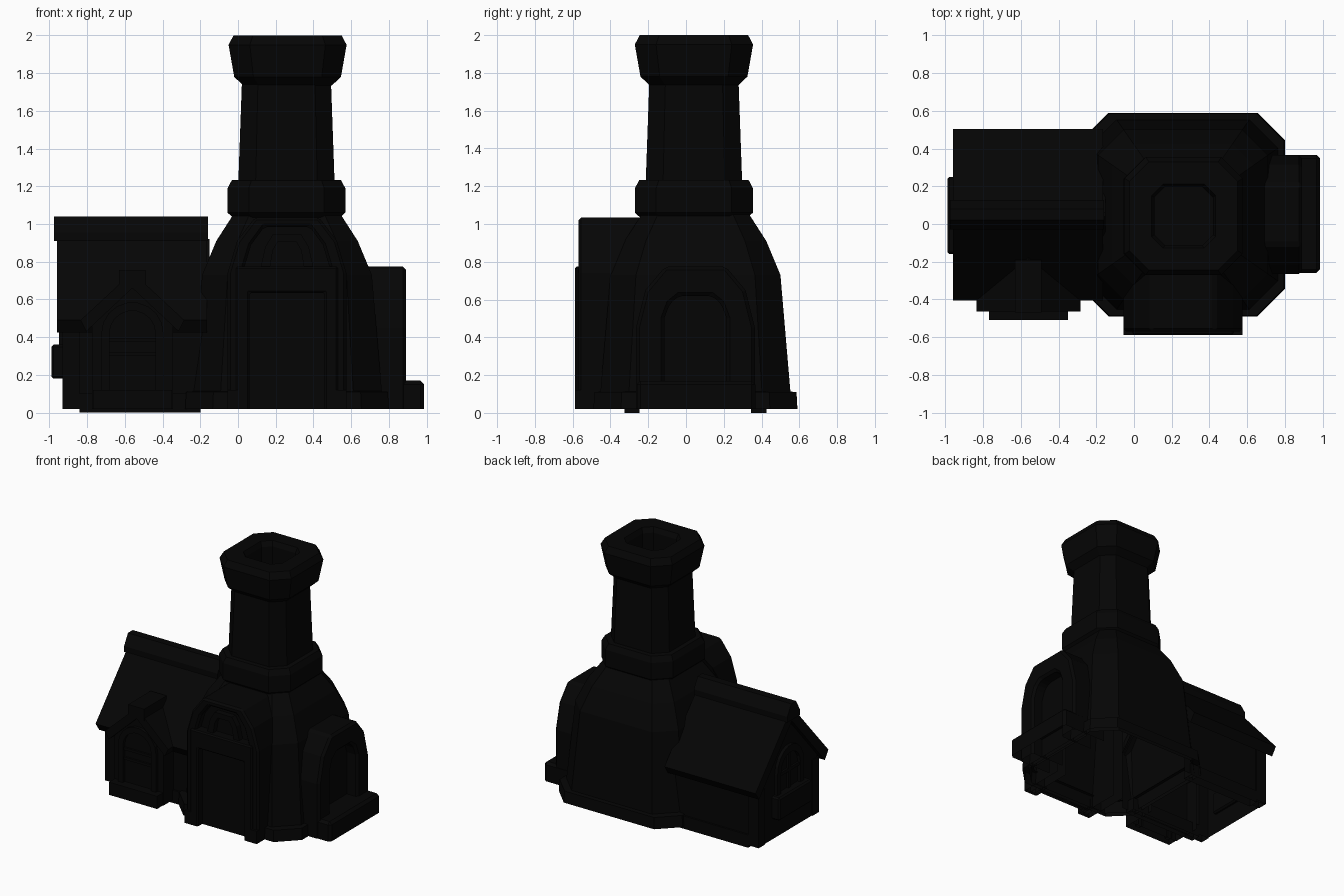
import bpy, bmesh, math

if "Cube" in bpy.data.objects:
    bpy.data.objects.remove(bpy.data.objects["Cube"])

dark = bpy.data.materials.new("soot")
dark.diffuse_color = (0.0015, 0.0015, 0.0015, 1)
dark.use_nodes = True
dark.node_tree.nodes["Principled BSDF"].inputs["Base Color"].default_value = dark.diffuse_color
CX, CY = 0.26, 0.05          # axis of the kiln
HX = -0.56                   # middle of the porch


def finish(bm, name, bevel=0):
    """Turn a bmesh into an object; undersides on the ground stay open."""
    bmesh.ops.recalc_face_normals(bm, faces=bm.faces)
    low = [f for f in bm.faces if all(v.co.z < 0.05 for v in f.verts)]
    bmesh.ops.delete(bm, geom=low, context='FACES_ONLY')
    me = bpy.data.meshes.new(name)
    bm.to_mesh(me)
    bm.free()
    me.materials.append(dark)
    ob = bpy.data.objects.new(name, me)
    bpy.context.collection.objects.link(ob)
    if bevel:
        m = ob.modifiers.new("bevel", 'BEVEL')
        m.width, m.segments, m.limit_method = bevel, 1, 'ANGLE'
    return ob


def loft(name, rings, ratio, cx=CX, cy=CY, top=False):
    """Chamfered-square rings of (half width, height) skinned together."""
    bm = bmesh.new()
    loops = []
    for h, z in rings:
        c = h * (1 - ratio)
        pts = [(h, -c), (h, c), (c, h), (-c, h), (-h, c), (-h, -c), (-c, -h), (c, -h)]
        loops.append([bm.verts.new((cx + x, cy + y, z)) for x, y in pts])
    for a, b in zip(loops, loops[1:]):
        for i in range(8):
            j = (i + 1) % 8
            bm.faces.new((a[i], a[j], b[j], b[i]))
    if top:
        bm.faces.new(loops[-1])
    return finish(bm, name)


def prism(name, pts, axis, a, b, bevel=0, back=True):
    """Extrude a (side, z) outline along x or y from a (front) to b (back)."""
    bm = bmesh.new()
    put = (lambda s, z, d: (d, s, z)) if axis == 'x' else (lambda s, z, d: (s, d, z))
    A = [bm.verts.new(put(s, z, a)) for s, z in pts]
    B = [bm.verts.new(put(s, z, b)) for s, z in pts]
    bm.faces.new(A)
    if back:
        bm.faces.new(B)
    for i in range(len(pts)):
        j = (i + 1) % len(pts)
        bm.faces.new((A[i], A[j], B[j], B[i]))
    return finish(bm, name, bevel)


def box(name, x0, x1, y0, y1, z0, z1, bevel=0):
    return prism(name, [(x0, z0), (x1, z0), (x1, z1), (x0, z1)], 'y', y0, y1, bevel)


def sym(c, half):
    """Mirror a right-hand outline (offset, z) about centre c."""
    return [(c + s, z) for s, z in half] + [(c - s, z) for s, z in reversed(half)]


def round_arch(half, z0, spring, top, n=4):
    """Right-hand half outline of a rounded arch."""
    arc = [(half * math.cos(t), spring + (top - spring) * math.sin(t))
           for t in (i * math.pi / 2 / (n + 0.5) for i in range(n + 1))]
    return [(half, z0)] + arc


def frame(name, c, outer, inner, axis, a, b, bevel=0):
    """Arch-shaped surround, open at the bottom and the hidden back."""
    return prism(name, sym(c, outer) + sym(c, inner)[::-1], axis, a, b, bevel, back=False)


# Kiln body and chimney
loft("plinth", [(0.54, 0.02), (0.535, 0.11), (0.48, 0.115)], 0.27)
loft("kiln_body", [(0.51, 0.02), (0.503, 0.11), (0.45, 0.73), (0.375, 0.91), (0.285, 1.05)], 0.3)
SX, SY = 0.257, 0.042        # chimney axis
loft("chimney_collar", [(0.27, 1.02), (0.312, 1.06), (0.312, 1.19), (0.29, 1.232), (0.24, 1.235)],
     0.36, SX, SY)
loft("chimney_shaft", [(0.256, 1.2), (0.236, 1.76)], 0.36, SX, SY)
loft("chimney_cap", [(0.235, 1.735), (0.283, 1.78), (0.313, 1.95), (0.287, 2.0),
                     (0.17, 2.0), (0.155, 1.96), (0.155, 1.75)], 0.36, SX + 0.006, SY, top=True)

# Front bay: arched surround, portal, recessed door and fanlight
bay = [(0.315, 0.02), (0.315, 0.74), (0.265, 0.91), (0.17, 1.035)]
bay_in = [(0.235, 0.02), (0.235, 0.74), (0.19, 0.89), (0.12, 0.985)]
frame("front_bay", CX, bay, bay_in, 'y', -0.57, -0.2, 0.015)
prism("front_bay_panel", sym(CX, bay_in), 'y', -0.51, -0.3, back=False)
frame("door_portal", CX, [(0.27, 0.02), (0.27, 0.775)], [(0.2, 0.02), (0.2, 0.635)], 'y', -0.588, -0.5, 0.01)
for s in (-1, 1):
    x = CX + s * 0.265
    box("portal_foot", x - 0.05, x + 0.05, -0.588, -0.45, 0.02, 0.12)
box("door", CX - 0.2, CX + 0.2, -0.53, -0.5, 0.02, 0.64)
frame("fanlight_frame", CX, [(0.14, 0.77), (0.115, 0.88), (0.075, 0.945)],
      [(0.09, 0.77), (0.075, 0.86), (0.05, 0.905)], 'y', -0.555, -0.5)

# Right bay: furnace mouth with hearth step
mouth = [(0.315, 0.02), (0.315, 0.45), (0.265, 0.65), (0.16, 0.775)]
mouth_in = [(0.165, 0.02), (0.165, 0.5), (0.135, 0.58), (0.085, 0.62)]
frame("furnace_bay", CY, mouth, mouth_in, 'x', 0.892, 0.6, 0.018)
prism("furnace_back", sym(CY, mouth_in), 'x', 0.8, 0.74, back=False)
box("hearth_step", 0.75, 0.987, CY - 0.31, CY + 0.317, 0.02, 0.17, 0.02)

# Side house: gabled walls, sills, roof slabs, ridge cap
prism("house_walls", sym(CY, [(0.36, 0.02), (0.36, 0.5), (0.01, 0.92)]), 'x', -0.925, -0.15, back=False)
for s in (-1, 1):
    y = CY + s * 0.335
    box("house_sill", -0.84, -0.2, y - 0.04, y + 0.04, 0, 0.1)
    box("corner_post", -0.932, -0.84, y - 0.04, y + 0.04, 0.02, 0.46)
    prism("roof_slab", [(CY, 1.0), (CY + s * 0.455, 0.49), (CY + s * 0.41, 0.425), (CY, 0.89)],
          'x', -0.96, -0.165)
prism("ridge_cap", sym(CY, [(0.078, 0.91), (0.078, 0.955), (0.03, 1.04)]), 'x', -0.975, -0.158)

# End window with flower-box ledge
frame("end_window_frame", CY, round_arch(0.165, 0.36, 0.52, 0.7),
      round_arch(0.12, 0.36, 0.52, 0.645), 'x', -0.95, -0.9)
box("end_window_mullion", -0.94, -0.9, CY - 0.015, CY + 0.015, 0.36, 0.65)
box("end_window_rail", -0.94, -0.9, CY - 0.12, CY + 0.12, 0.49, 0.515)
box("end_window_ledge", -0.99, -0.9, -0.16, 0.25, 0.18, 0.36, 0.012)

# Front porch: gable, small roof, arched window, stone step
prism("porch_walls", sym(HX, [(0.215, 0.02), (0.215, 0.48), (0.01, 0.68)]), 'y', -0.435, -0.2, back=False)
for s in (-1, 1):
    prism("porch_roof", [(HX, 0.745), (HX + s * 0.275, 0.49), (HX + s * 0.245, 0.43), (HX, 0.66)],
          'y', -0.465, -0.15)
prism("porch_ridge", sym(HX, [(0.07, 0.66), (0.07, 0.755)]), 'y', -0.47, -0.19)
frame("porch_window_frame", HX, round_arch(0.165, 0.02, 0.42, 0.585),
      round_arch(0.122, 0.02, 0.42, 0.54), 'y', -0.46, -0.42)
for z in (0.31, 0.385):
    box("porch_window_rail", HX - 0.122, HX + 0.122, -0.45, -0.42, z - 0.01, z + 0.01)
box("porch_step", HX - 0.21, HX + 0.21, -0.51, -0.3, 0.02, 0.12)
